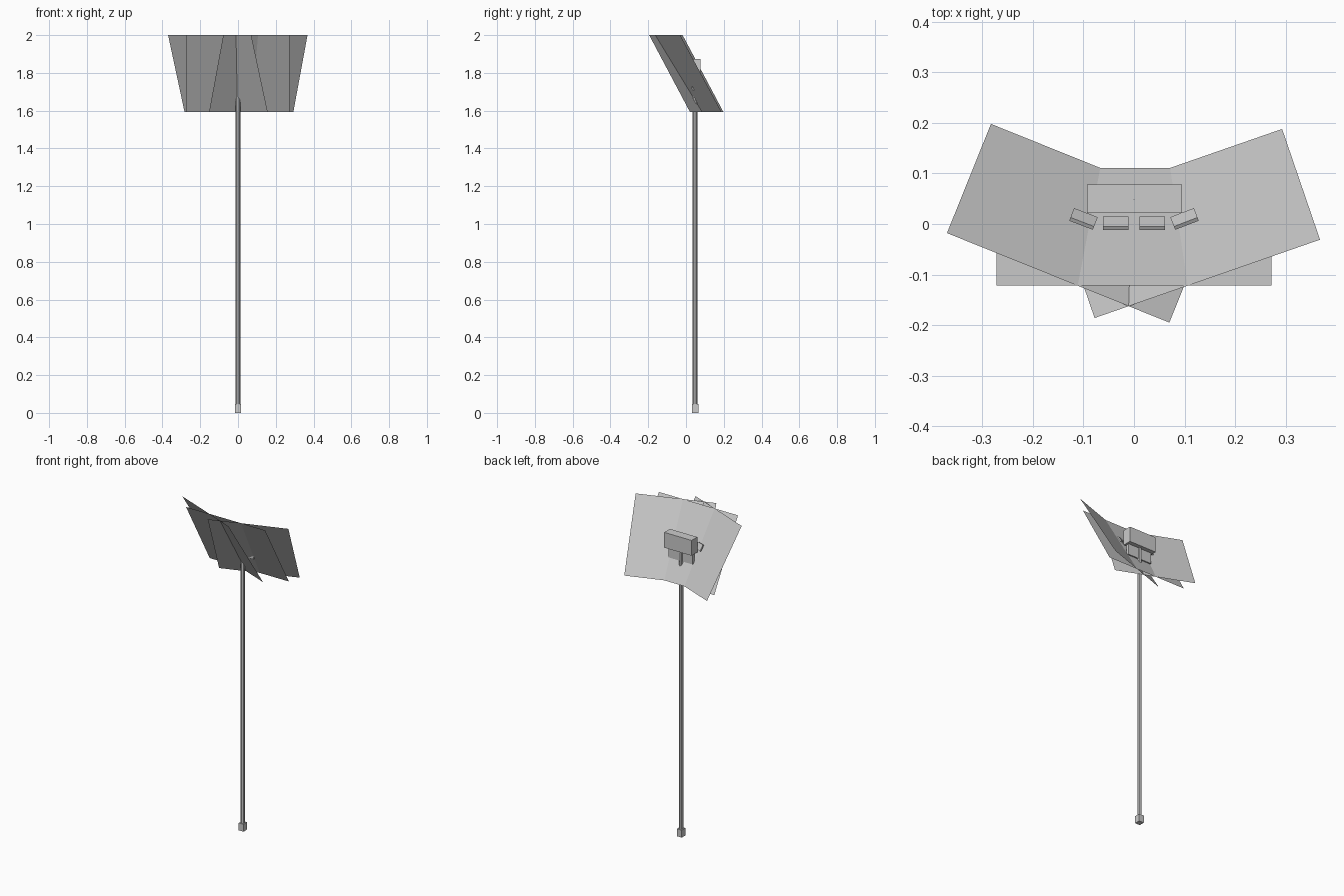
import bpy, bmesh
from math import radians
from mathutils import Matrix, Vector

if "Cube" in bpy.data.objects:
    bpy.data.objects.remove(bpy.data.objects["Cube"])

Z_TOP, Z_LOW = 2.0, 1.593
POLE_Y = 0.048


def finish(name, bm):
    mesh = bpy.data.meshes.new(name)
    bm.to_mesh(mesh)
    bm.free()
    obj = bpy.data.objects.new(name, mesh)
    bpy.context.collection.objects.link(obj)
    return obj


def box(name, size, center, rot_x=0, rot_z=0):
    bm = bmesh.new()
    m = (Matrix.Translation(center) @ Matrix.Rotation(radians(rot_z), 4, 'Z')
         @ Matrix.Rotation(radians(rot_x), 4, 'X') @ Matrix.Diagonal((*size, 1)))
    bmesh.ops.create_cube(bm, size=1, matrix=m)
    return finish(name, bm)


def rod(name, radius, z0, z1, sides):
    bm = bmesh.new()
    bmesh.ops.create_cone(bm, cap_ends=True, segments=sides, radius1=radius, radius2=radius,
                          depth=z1 - z0, matrix=Matrix.Translation((0, POLE_Y, (z0 + z1) / 2)))
    return finish(name, bm)


def panel(name, top_a, top_b, low_a):
    # flat sheet: two top corners and the low corner under the first
    a, b, c = Vector((*top_a, Z_TOP)), Vector((*top_b, Z_TOP)), Vector((*low_a, Z_LOW))
    bm = bmesh.new()
    bm.faces.new([bm.verts.new(p) for p in (a, c, c + b - a, b)])
    return finish(name, bm)


# three overlapping tilted panels
panel("center_panel", (-0.272, -0.122), (0.272, -0.122), (-0.272, 0.111))
panel("left_panel", (-0.37, -0.018), (0.07, -0.195), (-0.283, 0.198))
panel("right_panel", (-0.078, -0.186), (0.368, -0.031), (-0.153, 0.033))

# pole, foot and thin antenna
rod("pole", 0.0125, 0.02, 1.80, 8)
box("pole_foot", (0.033, 0.035, 0.046), (0, POLE_Y, 0.023))
rod("antenna", 0.0008, 1.80, 2.0, 4)

# housing behind the panels with its lower bracket
box("housing", (0.188, 0.056, 0.095), (0.001, 0.05, 1.825))
box("lower_bracket", (0.165, 0.02, 0.07), (0, 0.042, 1.745))

# four small plates in front of the housing
for side, label in ((-1, "left"), (1, "right")):
    size = (0.05, 0.008, 0.04)
    box(label + "_inner_plate", size, (side * 0.036, 0.001, 1.81), 29.6)
    box(label + "_outer_plate", size, (side * 0.1, 0.01, 1.81), 29.6, side * 21)
